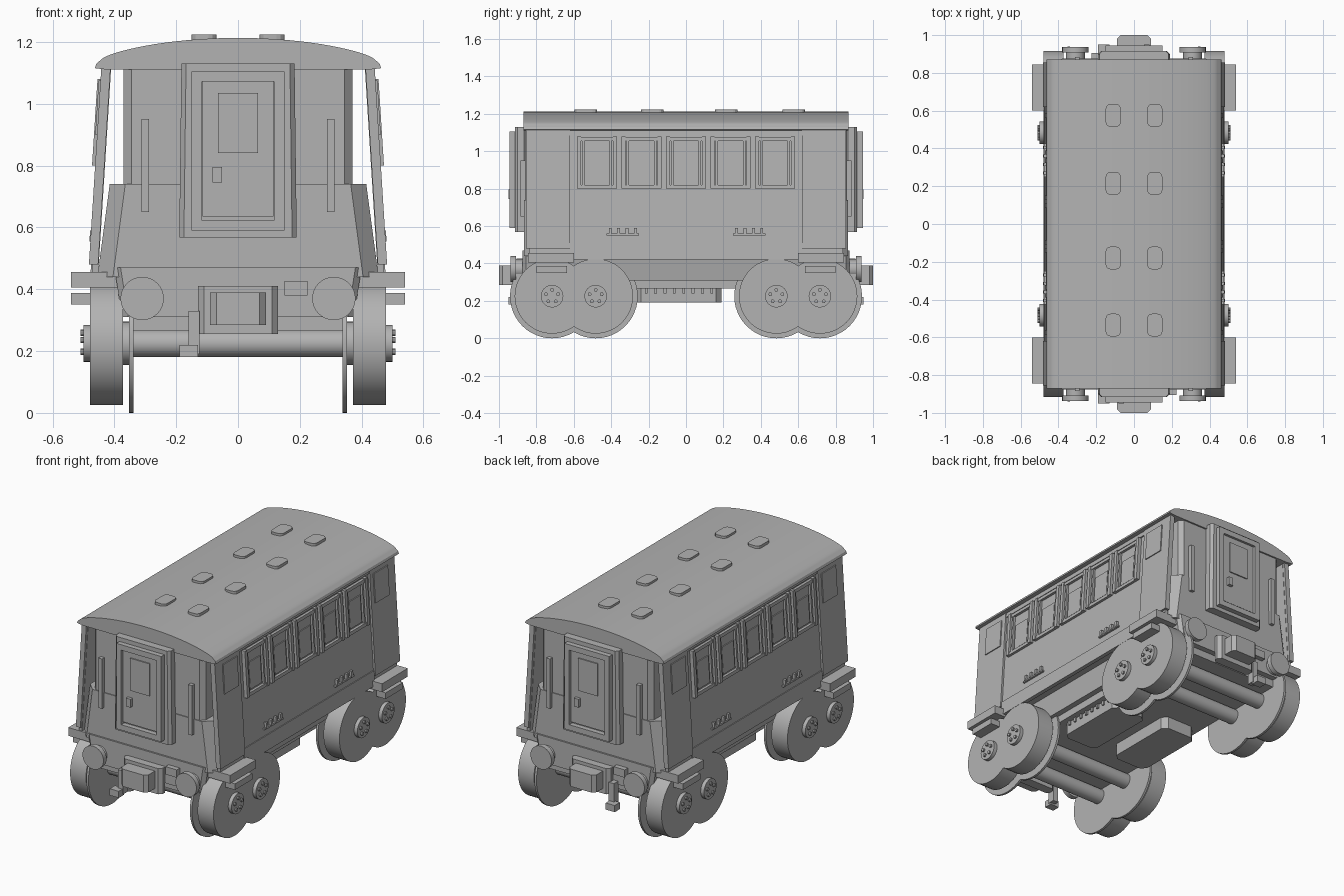
import bpy, bmesh, math
from mathutils import Vector, Matrix

old = bpy.data.objects.get("Cube")
if old:
    bpy.data.objects.remove(old)

grey = bpy.data.materials.new("plain grey")
grey.use_nodes = True
tone = (0.45, 0.45, 0.45, 1)
grey.diffuse_color = tone
grey.node_tree.nodes["Principled BSDF"].inputs["Base Color"].default_value = tone


def finish(name, bm, smooth=False):
    bmesh.ops.recalc_face_normals(bm, faces=bm.faces)
    me = bpy.data.meshes.new(name)
    bm.to_mesh(me)
    bm.free()
    me.materials.append(grey)
    ob = bpy.data.objects.new(name, me)
    bpy.context.collection.objects.link(ob)
    if smooth:
        bpy.ops.object.select_all(action='DESELECT')
        ob.select_set(True)
        bpy.context.view_layer.objects.active = ob
        bpy.ops.object.shade_smooth_by_angle(angle=math.radians(30))
    return ob


def bevel_edges(bm, axis, width, segments=1):
    """Round the edges that run mostly along one axis."""
    edges = [e for e in bm.edges
             if abs((e.verts[0].co - e.verts[1].co).normalized()[axis]) > 0.8]
    bmesh.ops.bevel(bm, geom=edges, offset=width, segments=segments, affect='EDGES', profile=0.5)


def box(name, x, y, z, bevel=0, axis=2, segments=1):
    """Box from three (low, high) ranges."""
    bm = bmesh.new()
    bmesh.ops.create_cube(bm, size=1)
    for v in bm.verts:
        v.co = [sum(r) / 2 + c * abs(r[1] - r[0]) for r, c in zip((x, y, z), v.co)]
    if bevel:
        bevel_edges(bm, axis, bevel, segments)
    return finish(name, bm)


def prism(name, profile, y0, y1, bevel=0, smooth=False):
    """Extrude an (x, z) profile along y."""
    bm = bmesh.new()
    face = bm.faces.new([bm.verts.new((x, y0, z)) for x, z in profile])
    out = bmesh.ops.extrude_face_region(bm, geom=[face])["geom"]
    bmesh.ops.translate(bm, vec=(0, y1 - y0, 0),
                        verts=[g for g in out if isinstance(g, bmesh.types.BMVert)])
    if bevel:
        bevel_edges(bm, 2, bevel)
    return finish(name, bm, smooth)


def rod(name, a, b, r, r2=None, sides=32):
    """Cylinder or cone between two points."""
    a, b = Vector(a), Vector(b)
    turn = (b - a).to_track_quat('Z', 'Y').to_matrix().to_4x4()
    bm = bmesh.new()
    bmesh.ops.create_cone(bm, cap_ends=True, segments=sides, radius1=r,
                          radius2=r if r2 is None else r2, depth=(b - a).length,
                          matrix=Matrix.Translation((a + b) / 2) @ turn)
    return finish(name, bm, True)


def mirrored(half):
    return half + [(-x, z) for x, z in reversed(half)]


def wall_x(z):
    """Outer surface of the sloping side wall."""
    return 0.43 + (1.12 - z) * 0.063


def slab(name, s, y, z, inner, outer):
    """Plate lying along the sloping side wall."""
    z0, z1 = z
    pts = [(wall_x(z0) + inner, z0), (wall_x(z0) + outer, z0),
           (wall_x(z1) + outer, z1), (wall_x(z1) + inner, z1)]
    return prism(name, [(s * px, pz) for px, pz in pts], *y)


# Body core, lower body and underframe
prism("cabin_core", mirrored([(0.37, 0.6), (0.37, 1.13)]), -0.86, 0.86, 0.025)
prism("lower_body", mirrored([(0.455, 0.44), (0.415, 0.74)]), -0.865, 0.865, 0.05)
prism("underframe", mirrored([(0.375, 0.31), (0.4, 0.47)]), -0.875, 0.875, 0.02)
box("floor_plate", (-0.34, 0.34), (-0.84, 0.84), (0.265, 0.32))
for s in (-1, 1):
    x = sorted((s * 0.07, s * 0.3))
    box("underfloor_box", x, (-0.27, 0.19), (0.19, 0.28), 0.03)
    for i in range(8):
        y = -0.22 + i * 0.05
        box("underfloor_rib", sorted((s * 0.3, s * 0.31)), (y, y + 0.015), (0.24, 0.27))

# Curved roof with flared eaves
arc = [(0.44 * math.cos(a), 1.145 + 0.068 * math.sin(a) ** 1.5)
       for a in [math.pi / 2 * i / 12 for i in range(13)]]
roof_half = [(0.42, 1.11), (0.463, 1.115), (0.458, 1.13)] + arc[:-1]
prism("roof", roof_half + [(0, 1.213)] + [(-x, z) for x, z in reversed(roof_half)],
      -0.87, 0.87, 0, True)
for y in (-0.535, -0.18, 0.215, 0.575):
    for x in (-0.11, 0.11):
        box("roof_vent", (x - 0.04, x + 0.04), (y - 0.06, y + 0.06), (1.18, 1.224), 0.025, 2, 3)

# Side walls, corner panels, windows, grilles and steps
for s in (-1, 1):
    slab("side_wall", s, (-0.84, 0.84), (0.42, 1.12), -0.02, 0)
    slab("sill_strip", s, (-0.62, 0.62), (0.42, 0.51), -0.01, 0.005)
    slab("top_rail", s, (-0.62, 0.62), (1.085, 1.12), -0.01, 0.008)
    for i in range(5):
        c = (i - 2) * 0.238
        for e in (-1, 1):
            y = c + e * 0.097
            slab("window_post", s, (y - 0.011, y + 0.011), (0.8, 1.08), -0.005, 0.022)
            y = c + e * 0.073
            slab("window_inner_post", s, (y - 0.006, y + 0.006), (0.82, 1.06), -0.005, 0.013)
        slab("window_head", s, (c - 0.09, c + 0.09), (1.055, 1.075), -0.005, 0.016)
        slab("window_sill", s, (c - 0.09, c + 0.09), (0.8, 0.82), -0.005, 0.016)
        slab("window_pane", s, (c - 0.055, c + 0.055), (0.83, 0.99), -0.005, 0.006)
    for e in (-1, 1):
        slab("corner_panel", s, sorted((e * 0.62, e * 0.855)), (0.48, 1.12), -0.018, 0.012)
        slab("corner_panel_head", s, sorted((e * 0.65, e * 0.785)), (0.9, 1.075), 0, 0.018)
        for i in range(4):
            y = e * (0.27 + i * 0.045)
            slab("grille_bar", s, (y - 0.008, y + 0.008), (0.555, 0.59), -0.005, 0.015)
        slab("grille_base", s, sorted((e * 0.25, e * 0.425)), (0.55, 0.56), -0.005, 0.012)
        box("upper_step", sorted((s * 0.39, s * 0.54)), sorted((e * 0.6, e * 0.845)), (0.405, 0.455))
        box("lower_step", sorted((s * 0.45, s * 0.54)), sorted((e * 0.635, e * 0.8)), (0.35, 0.387))

# Wheels, hubs, bolts and axles
for y in (-0.716, -0.483, 0.483, 0.716):
    z = 0.225
    rod("axle", (-0.4, y, z), (0.4, y, z), 0.045, sides=24)
    for s in (-1, 1):
        rod("wheel_flange", (s * 0.338, y, z), (s * 0.352, y, z), 0.225, sides=48)
        rod("wheel", (s * 0.372, y, z), (s * 0.478, y, z), 0.2, sides=48)
        rod("wheel_collar", (s * 0.34, y, z), (s * 0.38, y, z), 0.07)
        rod("hub", (s * 0.47, y, z), (s * 0.5, y, z), 0.06)
        for i in range(5):
            a = math.tau * i / 5 + math.pi / 2
            by, bz = y + 0.034 * math.cos(a), z + 0.034 * math.sin(a)
            rod("hub_bolt", (s * 0.495, by, bz), (s * 0.51, by, bz), 0.01, sides=10)
# Plate joining each wheel pair
for e in (-1, 1):
    for s in (-1, 1):
        box("wheel_link", sorted((s * 0.38, s * 0.475)), sorted((e * 0.54, e * 0.66)), (0.08, 0.37))

# Both ends: door, rails, buffers and coupler
for e in (-1, 1):
    def end_box(name, x, near, far, z, **kw):
        """Box on an end, with x turned round for the back."""
        return box(name, sorted((-e * x[0], -e * x[1])), sorted((e * near, e * far)), z, **kw)

    def end_frame(name, w, z0, z1, t, near, far):
        end_box(name + "_top", (-w, w), near, far, (z1 - t, z1))
        end_box(name + "_bottom", (-w, w), near, far, (z0, z0 + t))
        for s in (-1, 1):
            end_box(name + "_side", (s * (w - t), s * w), near, far, (z0 + t, z1 - t))

    prism("door_surround", mirrored([(0.19, 0.567), (0.183, 1.13)]), e * 0.85, e * 0.915, 0.015)
    end_frame("door_frame", 0.15, 0.59, 1.105, 0.033, 0.91, 0.945)
    end_box("door_leaf", (-0.115, 0.115), 0.9, 0.93, (0.635, 1.075))
    end_box("door_window", (-0.065, 0.065), 0.92, 0.937, (0.84, 1.035))
    end_box("door_handle", (-0.082, -0.052), 0.92, 0.95, (0.745, 0.795))
    for s in (-1, 1):
        end_box("hand_rail", (s * 0.288, s * 0.312), 0.855, 0.885, (0.65, 0.95))
        rod("buffer_stem", (s * 0.31, e * 0.86, 0.37), (s * 0.31, e * 0.91, 0.37), 0.05)
        rod("buffer", (s * 0.31, e * 0.908, 0.37), (s * 0.31, e * 0.938, 0.37), 0.07)
    end_box("coupler_base", (-0.13, 0.13), 0.86, 0.92, (0.255, 0.41), bevel=0.02)
    end_box("coupler", (-0.09, 0.09), 0.9, 1.0, (0.285, 0.39), bevel=0.02)
    end_box("lamp_socket", (0.15, 0.225), 0.86, 0.905, (0.38, 0.427))
    box("hose", (-0.16, -0.125), sorted((e * 0.87, e * 0.915)), (0.19, 0.33))
    box("hose_end", (-0.19, -0.13), sorted((e * 0.9, e * 0.95)), (0.18, 0.22))
